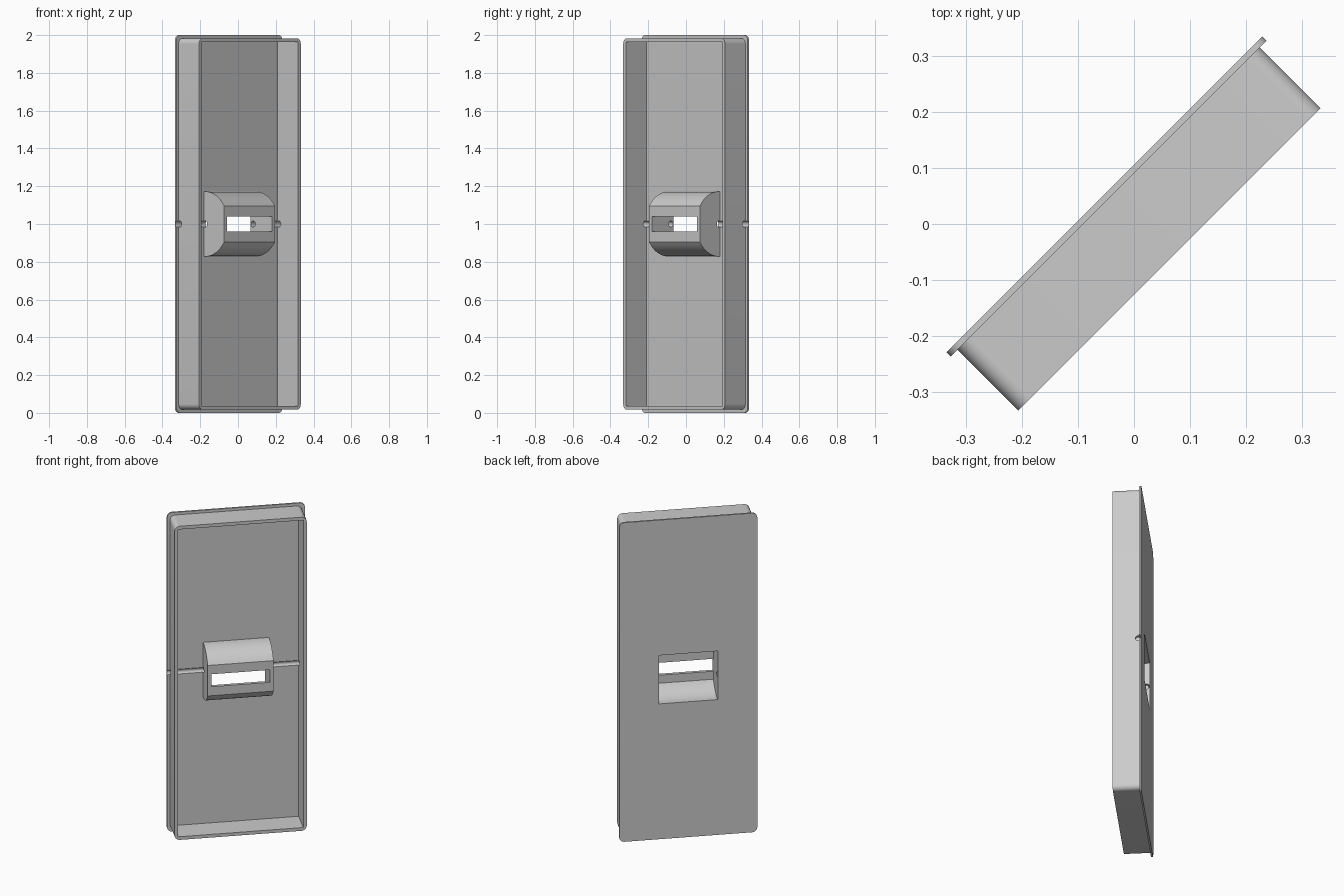
import bpy, bmesh, math
from mathutils import Matrix, Vector

cube = bpy.data.objects.get("Cube")
if cube:
    bpy.data.objects.remove(cube, do_unlink=True)

# One plain grey for the whole panel
grey = bpy.data.materials.new("plain grey")
grey.use_nodes = True
colour = (0.6, 0.6, 0.6, 1)
grey.diffuse_color = colour
grey.node_tree.nodes["Principled BSDF"].inputs["Base Color"].default_value = colour

# Depths in the panel's own frame (front is -y), turned 45 degrees at the end
BACK, FLOOR, RIM = 0.075, 0.064, -0.089
MID = 1.0
WALL = 0.02


def prism(name, points, direction):
    """Extrude a closed outline of 3D points along a vector."""
    bm = bmesh.new()
    face = bm.faces.new([bm.verts.new(p) for p in points])
    grown = bmesh.ops.extrude_face_region(bm, geom=[face])
    moved = [v for v in grown["geom"] if isinstance(v, bmesh.types.BMVert)]
    bmesh.ops.translate(bm, vec=Vector(direction), verts=moved)
    bmesh.ops.recalc_face_normals(bm, faces=bm.faces)
    mesh = bpy.data.meshes.new(name)
    bm.to_mesh(mesh)
    bm.free()
    mesh.materials.append(grey)
    obj = bpy.data.objects.new(name, mesh)
    bpy.context.collection.objects.link(obj)
    return obj


def slab(name, half_x, half_z, y0, y1, radius=0.0, steps=8):
    """Upright plate with rounded corners."""
    points = []
    for i, (sx, sz) in enumerate([(1, 1), (-1, 1), (-1, -1), (1, -1)]):
        for k in range(steps + 1 if radius else 1):
            a = (i + k / steps) * math.pi / 2
            x = sx * (half_x - radius) + radius * math.cos(a)
            z = sz * (half_z - radius) + radius * math.sin(a)
            points.append((x, y0, MID + z))
    return prism(name, points, (0, y1 - y0, 0))


def barrel(name, half_x, radius, y_back, y_front, centre=0.057, steps=14):
    """Sideways drum with a flat front, open-ended towards the back."""
    end = math.acos((centre - y_front) / radius)
    arc = [end + (math.pi / 2 - end) * k / steps for k in range(steps + 1)]
    top = [(centre - radius * math.cos(a), radius * math.sin(a)) for a in arc]
    top.append((y_back, radius))
    outline = top + [(y, -z) for y, z in reversed(top)]
    points = [(-half_x, y, MID + z) for y, z in outline]
    return prism(name, points, (2 * half_x, 0, 0))


def cut(obj, *cutters):
    for cutter in cutters:
        mod = obj.modifiers.new("cut", "BOOLEAN")
        mod.operation = "DIFFERENCE"
        mod.solver = "EXACT"
        mod.object = cutter
    graph = bpy.context.evaluated_depsgraph_get()
    mesh = bpy.data.meshes.new_from_object(obj.evaluated_get(graph))
    obj.modifiers.clear()
    obj.data = mesh


# Solid parts
back_plate = slab("back_plate", 0.398, 1.0, FLOOR, BACK, radius=0.03)
tray_wall = slab("tray_wall", 0.381, 0.983, RIM, FLOOR, radius=0.03)
pocket = barrel("pocket", 0.19, 0.172, FLOOR, -0.086)

# Cutters: tray inside, pocket hollow, front slot, cross bore
tray_inside = slab("tray_inside", 0.381 - WALL, 0.983 - WALL, RIM - 0.1, FLOOR + 0.1)
hollow = barrel("hollow", 0.19 - WALL, 0.172 - WALL, BACK + 0.1, -0.086 + WALL)
slot = slab("slot", 0.169, 0.039, -0.2, 0)
bore_ring = [(-0.5, 0.057 + 0.0165 * math.cos(a), MID + 0.0165 * math.sin(a))
             for a in (math.tau * k / 24 for k in range(24))]
bore = prism("bore", bore_ring, (1, 0, 0))

cut(back_plate, hollow, bore)
cut(tray_wall, tray_inside, bore)
cut(pocket, hollow, slot, bore)
for helper in (tray_inside, hollow, slot, bore):
    bpy.data.objects.remove(helper, do_unlink=True)

# Turn the panel and smooth the rounded edges
for obj in (back_plate, tray_wall, pocket):
    obj.data.transform(Matrix.Rotation(math.pi / 4, 4, "Z"))
    bpy.ops.object.select_all(action="DESELECT")
    obj.select_set(True)
    bpy.context.view_layer.objects.active = obj
    bpy.ops.object.shade_smooth_by_angle(angle=math.radians(30))
